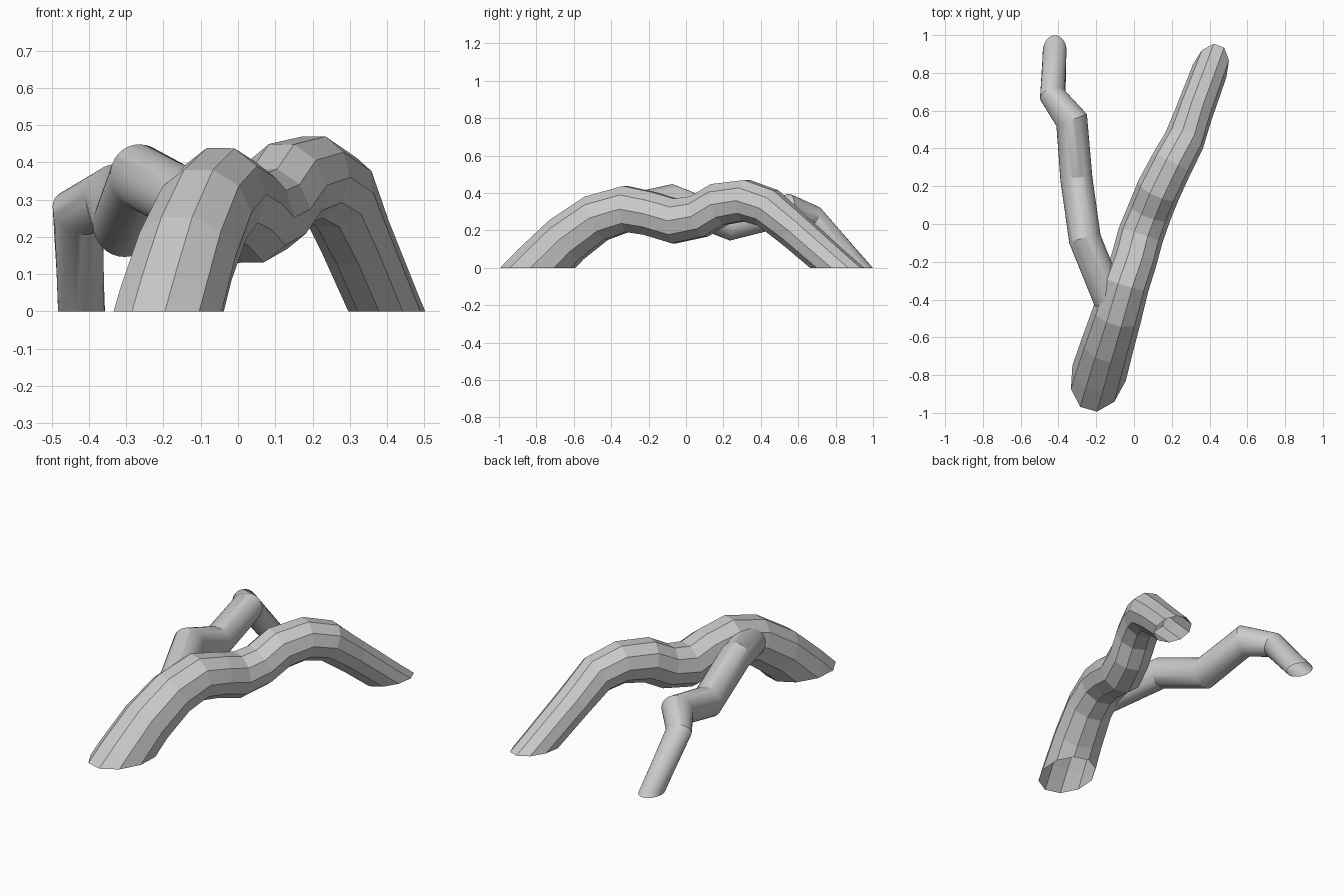
import bpy
import bmesh
import math
from mathutils import Vector

cube = bpy.data.objects.get("Cube")
if cube:
    bpy.data.objects.remove(cube, do_unlink=True)

bark = bpy.data.materials.new("grey bark")
bark.use_nodes = True
grey = (0.6, 0.6, 0.6, 1)
bark.diffuse_color = grey
bark.node_tree.nodes["Principled BSDF"].inputs["Base Color"].default_value = grey


def tube(name, path, sides):
    """Open mitred tube along (x, y, z, radius) points, trimmed at the ground."""
    pts = [Vector(p[:3]) for p in path]
    bm = bmesh.new()
    rings = []
    for i, p in enumerate(pts):
        before = (p - pts[i - 1]).normalized() if i else (pts[1] - p).normalized()
        after = (pts[i + 1] - p).normalized() if i < len(pts) - 1 else before
        plane = (before + after).normalized()
        side = before.cross(Vector((0, 0, 1))).normalized()
        up = side.cross(before)
        ring = []
        for k in range(sides):
            a = math.tau * k / sides
            offset = path[i][3] * (math.cos(a) * side + math.sin(a) * up)
            # slide the point along the tube onto the mitre plane
            offset -= before * (offset.dot(plane) / before.dot(plane))
            ring.append(bm.verts.new(p + offset))
        rings.append(ring)
    for lower, upper in zip(rings, rings[1:]):
        for k in range(sides):
            n = (k + 1) % sides
            bm.faces.new((lower[k], lower[n], upper[n], upper[k]))
    bmesh.ops.bisect_plane(bm, geom=bm.verts[:] + bm.edges[:] + bm.faces[:],
                           plane_co=(0, 0, 0), plane_no=(0, 0, -1), clear_outer=True)
    bmesh.ops.recalc_face_normals(bm, faces=bm.faces[:])
    # make sure the open tube faces outward
    top = max(bm.faces, key=lambda f: f.calc_center_median().z)
    if top.normal.z < 0:
        bmesh.ops.reverse_faces(bm, faces=bm.faces[:])
    mesh = bpy.data.meshes.new(name)
    bm.to_mesh(mesh)
    bm.free()
    mesh.materials.append(bark)
    obj = bpy.data.objects.new(name, mesh)
    bpy.context.collection.objects.link(obj)
    return obj


# Thick faceted root with two arches
tube("main_root", [
    (-0.24, -0.98, -0.20, 0.15), (-0.185, -0.79, 0, 0.147),
    (-0.14, -0.64, 0.15, 0.14), (-0.09, -0.48, 0.265, 0.132),
    (-0.045, -0.32, 0.315, 0.126), (0, -0.19, 0.29, 0.122),
    (0.035, -0.06, 0.25, 0.122), (0.085, 0.07, 0.275, 0.118),
    (0.13, 0.18, 0.34, 0.118), (0.20, 0.32, 0.36, 0.113),
    (0.265, 0.44, 0.32, 0.108), (0.315, 0.58, 0.20, 0.10),
    (0.40, 0.81, 0, 0.095), (0.47, 1.0, -0.165, 0.095)], 10)

# Smooth, kinked side branch that reaches the ground at the back
branch = tube("side_branch", [
    (-0.13, -0.40, 0.29, 0.085), (-0.26, -0.08, 0.36, 0.085),
    (-0.305, 0.24, 0.235, 0.085), (-0.33, 0.55, 0.31, 0.083),
    (-0.43, 0.68, 0.265, 0.067), (-0.42, 0.915, 0, 0.063),
    (-0.412, 1.09, -0.2, 0.063)], 32)
bpy.ops.object.select_all(action="DESELECT")
branch.select_set(True)
bpy.context.view_layer.objects.active = branch
bpy.ops.object.shade_smooth_by_angle(angle=math.radians(30))
